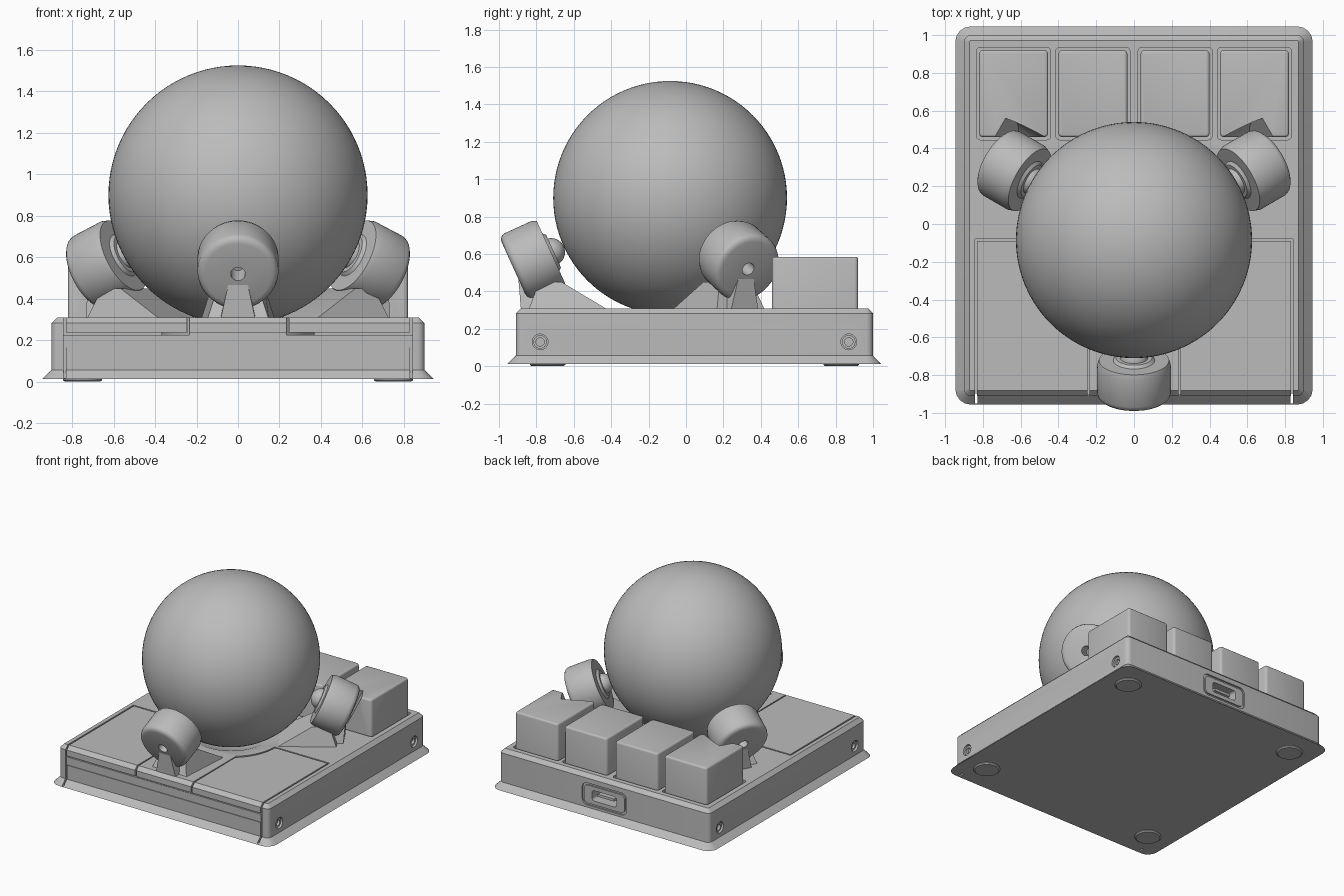
import bpy, bmesh, math
from mathutils import Matrix, Vector

if "Cube" in bpy.data.objects:
    bpy.data.objects.remove(bpy.data.objects["Cube"])

grey = bpy.data.materials.new("plain grey")
grey.use_nodes = True
COLOUR = (0.5, 0.5, 0.5, 1)
grey.diffuse_color = COLOUR
grey.node_tree.nodes["Principled BSDF"].inputs["Base Color"].default_value = COLOUR

BALL = Vector((0, -0.085, 0.9))
RADIUS = 0.625
TOP = 0.31


def finish(name, bm, matrix=None):
    """Turn a bmesh into a named object with tidy normals."""
    if matrix:
        bm.transform(matrix)
    bmesh.ops.recalc_face_normals(bm, faces=bm.faces)
    mesh = bpy.data.meshes.new(name)
    bm.to_mesh(mesh)
    bm.free()
    mesh.materials.append(grey)
    obj = bpy.data.objects.new(name, mesh)
    bpy.context.collection.objects.link(obj)
    return obj


def loft(bottom, top):
    """Closed solid between two matching loops."""
    bm = bmesh.new()
    a = [bm.verts.new(p) for p in bottom]
    b = [bm.verts.new(p) for p in top]
    bm.faces.new(a)
    bm.faces.new(b)
    for i in range(len(a)):
        j = (i + 1) % len(a)
        bm.faces.new((a[i], a[j], b[j], b[i]))
    return bm


def prism(outline, z0, z1):
    return loft([(x, y, z0) for x, y in outline], [(x, y, z1) for x, y in outline])


def block(x0, x1, y0, y1, z0, z1):
    return prism([(x0, y0), (x1, y0), (x1, y1), (x0, y1)], z0, z1)


def bevel(bm, test, width, segments=1):
    edges = [e for e in bm.edges if test(*(v.co for v in e.verts))]
    bmesh.ops.bevel(bm, geom=edges, offset=width, segments=segments,
                    profile=0.5, affect='EDGES')


def upright(a, b):
    return abs(a.z - b.z) > 0.05


def level(z):
    return lambda a, b: abs(a.z - z) < 1e-4 and abs(b.z - z) < 1e-4


def lathe(profile, steps=64):
    """Revolve (radius, height) points about z."""
    bm = bmesh.new()
    verts = [bm.verts.new((r, 0, h)) for r, h in profile]
    edges = [bm.edges.new(pair) for pair in zip(verts, verts[1:])]
    bmesh.ops.spin(bm, geom=verts + edges, cent=(0, 0, 0), axis=(0, 0, 1),
                   angle=math.tau, steps=steps, use_duplicate=False)
    bmesh.ops.remove_doubles(bm, verts=bm.verts, dist=1e-5)
    return bm


def rod(r, h0, h1, steps=48):
    return lathe([(0, h0), (r, h0), (r, h1), (0, h1)], steps)


def sphere(r):
    bm = bmesh.new()
    bmesh.ops.create_uvsphere(bm, u_segments=96, v_segments=48, radius=r)
    return bm


def combine(obj, bm, operation='DIFFERENCE', matrix=None):
    """Apply a boolean and discard its cutter."""
    cutter = finish("cutter", bm, matrix)
    cutter.hide_render = True
    mod = obj.modifiers.new("cut", 'BOOLEAN')
    mod.operation, mod.solver, mod.object = operation, 'EXACT', cutter
    bpy.context.view_layer.objects.active = obj
    bpy.ops.object.modifier_apply(modifier=mod.name)
    bpy.data.objects.remove(cutter)


def case_blank():
    bm = block(-0.9, 0.9, -0.91, 1.0, 0.012, TOP)
    bevel(bm, upright, 0.035, 4)
    bevel(bm, level(0.012), 0.045)
    bevel(bm, level(TOP), 0.028)
    return bm


def button_outline(side, gap, front):
    """Button plate with a concave arc round the ball."""
    pts = [(0.245 - gap, front), (0.83 + gap, front), (0.83 + gap, -0.09 + gap)]
    r = 0.38 - gap
    for i in range(13):
        a = math.radians(-50 * i / 12)
        pts.append((r * math.cos(a), -0.09 + gap + r * math.sin(a)))
    return [(side * x, y) for x, y in pts]


# Case with openings for the ball, buttons, keys, screws and port
case = finish("case", case_blank())
combine(case, sphere(RADIUS + 0.025), matrix=Matrix.Translation(BALL))

key_edges = [(-0.82, -0.455), (-0.4, -0.035), (0.035, 0.4), (0.455, 0.82)]
for x0, x1 in key_edges:
    well = block(x0 - 0.014, x1 + 0.014, 0.446, 0.934, 0.25, 0.4)
    bevel(well, upright, 0.02, 3)
    combine(case, well)

for side, label in ((1, "left"), (-1, "right")):
    combine(case, prism(button_outline(side, 0.011, -0.96), 0.226, 0.4))
    button = finish(label + "_button", case_blank())
    combine(button, prism(button_outline(side, 0, -0.96), 0.237, 0.4), 'INTERSECT')
    # Front panel side seam
    combine(case, block(side * 0.835 - 0.006, side * 0.835 + 0.006, -0.95, -0.897, 0, 0.23))
    for y in (-0.78, 0.87):
        place = Matrix.Translation((side * 0.9, y, 0.13)) @ Matrix.Rotation(math.pi / 2, 4, 'Y')
        combine(case, rod(0.042, -0.03, 0.03, 32), matrix=place)
        screw = lathe([(0, -0.02), (0.022, -0.02), (0.022, 0), (0.036, 0),
                       (0.036, -0.04), (0, -0.04)], 32)
        if side < 0:
            screw.transform(Matrix.Scale(-1, 4, (0, 0, 1)))
        finish(label + "_screw", screw, Matrix.Translation((-0.012 * side, 0, 0)) @ place)

# Front panel seams
combine(case, block(-0.24, 0.24, -0.95, -0.9, 0.226, 0.237))
combine(case, block(-0.829, 0.829, -0.95, -0.904, 0.165, 0.226))

# Port: shallow frame recess, raised inner surround and a deep slot
stand = Matrix.Translation((0, 1.0, 0.16)) @ Matrix.Rotation(-math.pi / 2, 4, 'X')
for w, h, depth in ((0.19, 0.085, 0.012), (0.105, 0.04, 0.12)):
    hole = block(-w, w, -h, h, -depth, 0.06)
    bevel(hole, upright, h * 0.5, 5)
    combine(case, hole, matrix=stand)
surround = block(-0.175, 0.175, -0.07, 0.07, -0.02, 0.0)
bevel(surround, lambda a, b: abs(a.z - b.z) > 0.01, 0.035, 5)
surround = finish("port_surround", surround, stand)
slot = block(-0.105, 0.105, -0.04, 0.04, -0.1, 0.05)
bevel(slot, upright, 0.02, 5)
combine(surround, slot, matrix=stand)
tongue = block(-0.07, 0.07, -0.01, 0.01, -0.13, -0.02)
finish("port_tongue", tongue, stand)

# Feet
for x in (-0.75, 0.75):
    for y in (-0.74, 0.83):
        finish("foot", lathe([(0, 0), (0.085, 0), (0.095, 0.008), (0.095, 0.03), (0, 0.03)], 40),
               Matrix.Translation((x, y, 0)))

# Ball
finish("ball", sphere(RADIUS), Matrix.Translation(BALL))

# Three bearing arms aimed at the ball centre
DROP = math.radians(24.5)
arm_frames = []
for label, degrees in (("front", -90), ("left", 30), ("right", 150)):
    turn = math.radians(degrees)
    aim = Vector((math.cos(turn) * math.cos(DROP), math.sin(turn) * math.cos(DROP),
                  -math.sin(DROP)))
    frame = Matrix.Translation(BALL) @ aim.to_track_quat('Z', 'Y').to_matrix().to_4x4()
    arm_frames.append(frame)
    finish(label + "_bearing_housing", lathe([
        (0, 0.8), (0.035, 0.8), (0.035, 0.918), (0.16, 0.918), (0.178, 0.913),
        (0.19, 0.902), (0.195, 0.885), (0.195, 0.73), (0.185, 0.7),
        (0.11, 0.7), (0.095, 0.685), (0, 0.685)]), frame)
    finish(label + "_bearing_ball", sphere(0.075), frame @ Matrix.Translation((0, 0, 0.7)))

    radial = Matrix.Translation((0, BALL.y, 0)) @ Matrix.Rotation(turn, 4, 'Z')

    def ring(r0, r1, w0, w1, z0, z1):
        return [(r0, -w0, z0), (r1, -w1, z1), (r1, w1, z1), (r0, w0, z0)]

    # Ramped pedestal and narrow outer rib
    finish(label + "_pedestal", loft(ring(0.32, 0.76, 0.18, 0.15, 0.295, 0.295),
                                     ring(0.58, 0.7, 0.13, 0.1, 0.45, 0.45)), radial)
    finish(label + "_rib", loft(ring(0.62, 0.797, 0.09, 0.085, 0.295, 0.295),
                                ring(0.68, 0.812, 0.05, 0.045, 0.48, 0.48)), radial)

# Keycaps, the outer pair scooped to clear the rear arms
for i, (x0, x1) in enumerate(key_edges):
    cap = block(x0, x1, 0.46, 0.92, 0.24, 0.585)
    bevel(cap, upright, 0.02, 3)
    bevel(cap, level(0.585), 0.014, 3)
    key = finish("key_%d" % (i + 1), cap)
    if i in (0, 3):
        combine(key, rod(0.237, 0.5, 0.96, 64), matrix=arm_frames[2 if i == 0 else 1])

# Smooth curved faces and keep the hard edges
bpy.ops.object.select_all(action='DESELECT')
for obj in bpy.context.collection.objects:
    if obj.type == 'MESH' and grey.name in obj.data.materials:
        obj.select_set(True)
        bpy.context.view_layer.objects.active = obj
bpy.ops.object.shade_smooth_by_angle(angle=math.radians(32))
